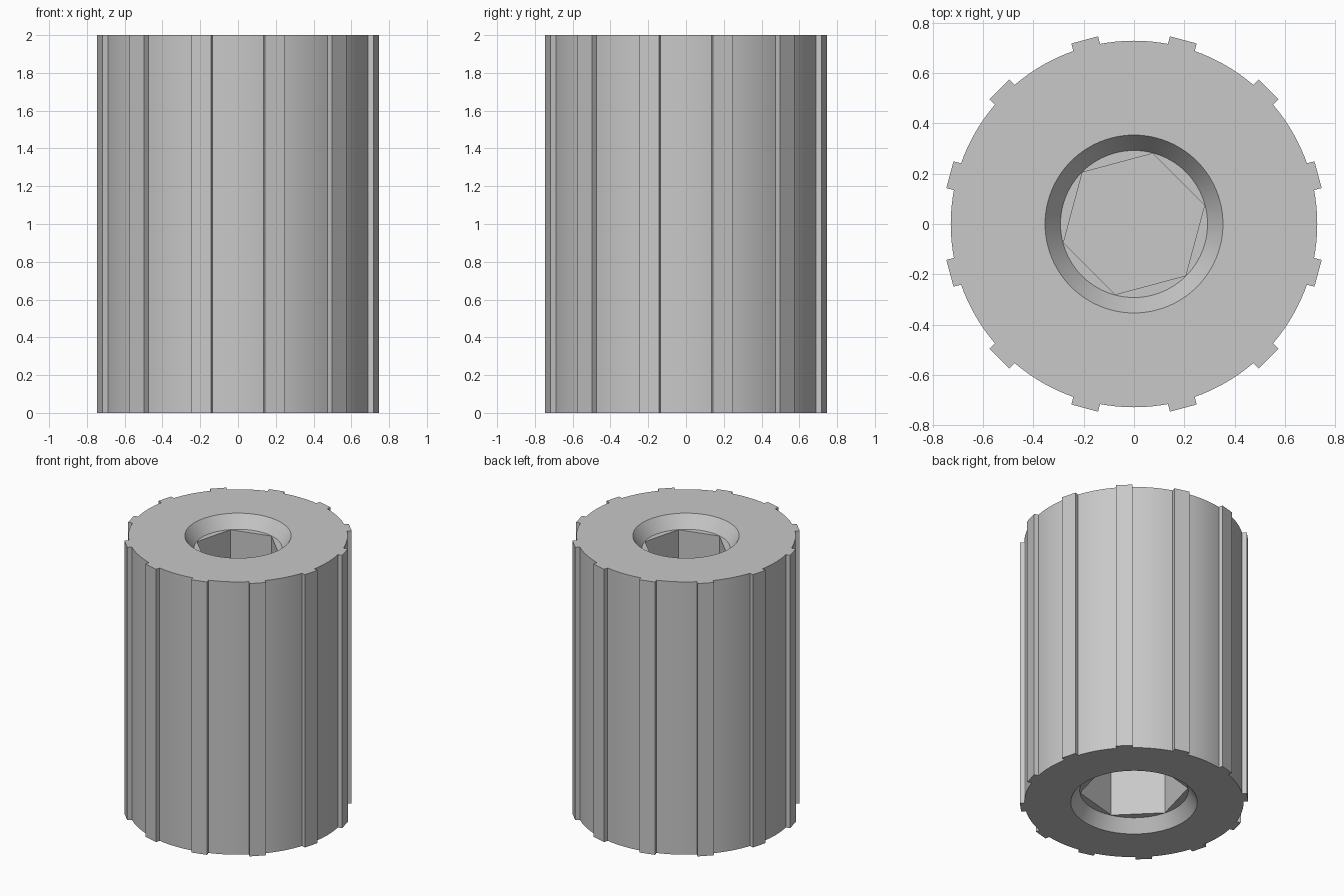
import bpy, bmesh, math
from math import sin, cos, radians

if "Cube" in bpy.data.objects:
    bpy.data.objects.remove(bpy.data.objects["Cube"])

HEIGHT = 2.0
ROOT_R, TIP_R, RIB_HALF = 0.728, 0.759, 0.055   # ribbed outer wall
RIBS, GAP_STEPS = 12, 8
# socket: mouth radius, hex corner radius, chamfer depth, total depth
TOP_SOCKET = (0.353, 0.290, 0.09, 0.85)
BOTTOM_SOCKET = (0.420, 0.359, 0.09, 0.85)

steel = bpy.data.materials.new("grey_steel")
steel.diffuse_color = (0.58, 0.58, 0.58, 1)
steel.use_nodes = True
steel.node_tree.nodes["Principled BSDF"].inputs["Base Color"].default_value = steel.diffuse_color


def ring(r, n, start=0.0):
    return [(r * cos(start + 2 * math.pi * i / n),
             r * sin(start + 2 * math.pi * i / n)) for i in range(n)]


def loft(name, lower, z0, upper, z1):
    """Closed solid between two matching outlines."""
    bm = bmesh.new()
    a = [bm.verts.new((x, y, z0)) for x, y in lower]
    b = [bm.verts.new((x, y, z1)) for x, y in upper]
    n = len(a)
    for i in range(n):
        j = (i + 1) % n
        bm.faces.new((a[i], a[j], b[j], b[i]))
    bm.faces.new(a[::-1])
    bm.faces.new(b)
    bmesh.ops.recalc_face_normals(bm, faces=bm.faces)
    mesh = bpy.data.meshes.new(name)
    bm.to_mesh(mesh)
    bm.free()
    mesh.materials.append(steel)
    obj = bpy.data.objects.new(name, mesh)
    bpy.context.collection.objects.link(obj)
    return obj


def cut(target, cutter):
    mod = target.modifiers.new("cut", 'BOOLEAN')
    mod.operation, mod.solver, mod.object = 'DIFFERENCE', 'EXACT', cutter
    bpy.context.view_layer.objects.active = target
    bpy.ops.object.modifier_apply(modifier=mod.name)
    bpy.data.objects.remove(cutter)


# Ribbed outline: twelve shallow square ribs joined by arcs
outline = []
root_a = math.asin(RIB_HALF / ROOT_R)
tip_a = math.asin(RIB_HALF / TIP_R)
for k in range(RIBS):
    mid = radians(15 + 360 / RIBS * k)
    for r, a in ((ROOT_R, -root_a), (TIP_R, -tip_a), (TIP_R, tip_a), (ROOT_R, root_a)):
        outline.append((r * cos(mid + a), r * sin(mid + a)))
    gap = 2 * math.pi / RIBS - 2 * root_a
    for s in range(1, GAP_STEPS):
        a = mid + root_a + gap * s / GAP_STEPS
        outline.append((ROOT_R * cos(a), ROOT_R * sin(a)))
body = loft("ribbed_body", outline, 0, outline, HEIGHT)

# Blind hexagonal sockets with a conical lead-in, one at each end
for (mouth, hex_r, lead, depth), end, inward in (
        (TOP_SOCKET, HEIGHT, -1), (BOTTOM_SOCKET, 0.0, 1)):
    over = 0.02
    wide = mouth + (mouth - hex_r) * over / lead
    cut(body, loft("lead_in_cutter", ring(wide, 96), end - inward * over,
                   ring(hex_r + 0.002, 96), end + inward * lead))
    hexagon = ring(hex_r, 6, radians(15))
    cut(body, loft("hex_cutter", hexagon, end - inward * over,
                   hexagon, end + inward * depth))

# Smooth arcs, crisp rib and socket edges
bpy.ops.object.select_all(action='DESELECT')
body.select_set(True)
bpy.context.view_layer.objects.active = body
bpy.ops.object.shade_smooth_by_angle(angle=radians(20))
